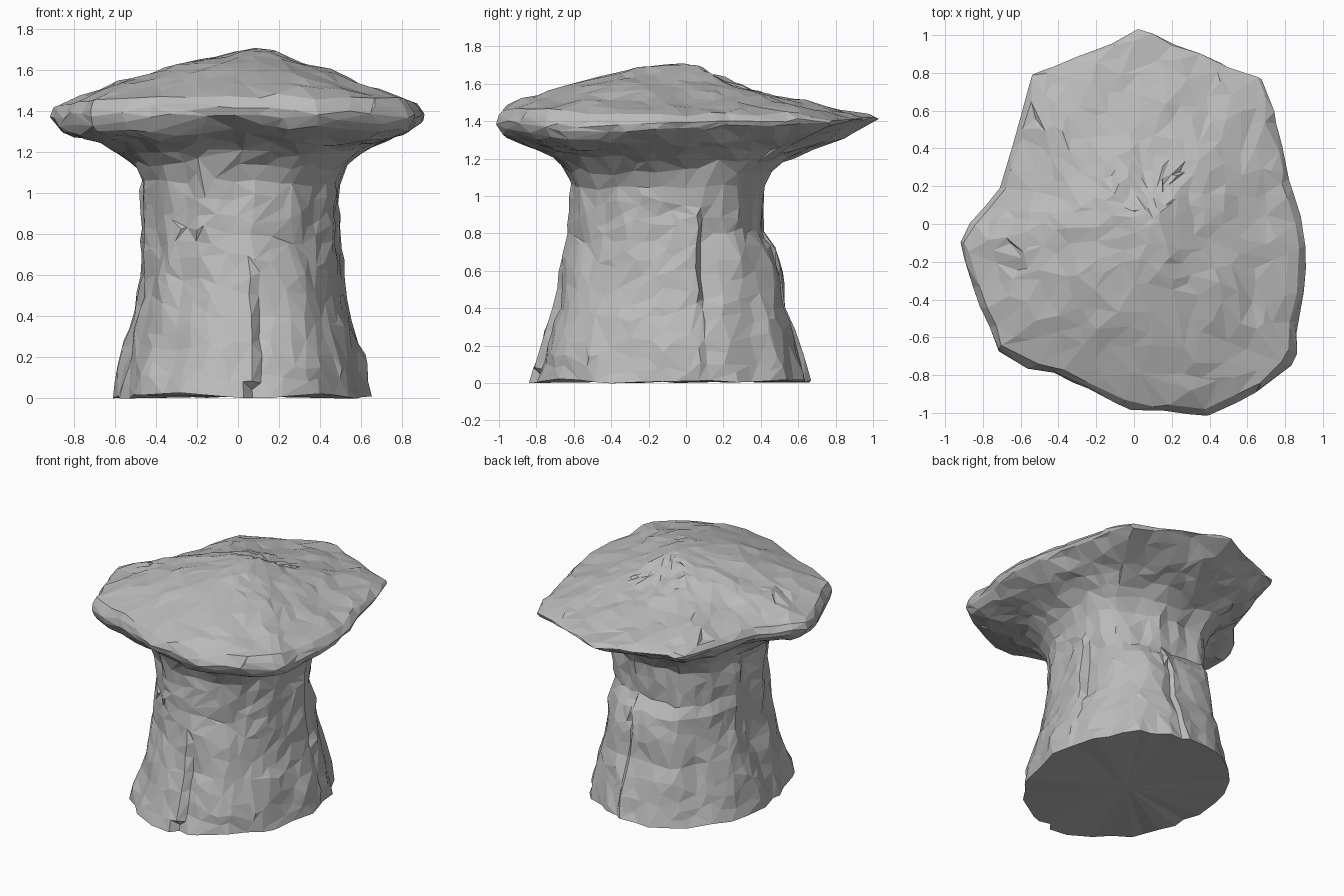
import bpy, bmesh, math, random
from mathutils import Vector, noise

random.seed(4)
cube = bpy.data.objects.get("Cube")
if cube:
    bpy.data.objects.remove(cube, do_unlink=True)

COLS = 110
APEX = Vector((0.1, 0.03, 1.7))

# Cap rim outline, counter-clockwise from the back tip
RIM = [(0.05, 1.02), (-0.25, 0.9), (-0.54, 0.79), (-0.62, 0.5), (-0.7, 0.2), (-0.85, 0.03),
       (-0.92, -0.1), (-0.89, -0.22), (-0.8, -0.45), (-0.72, -0.67), (-0.55, -0.76),
       (-0.4, -0.79), (-0.2, -0.89), (0, -0.98), (0.15, -0.98), (0.4, -1), (0.66, -0.88),
       (0.84, -0.73), (0.88, -0.4), (0.91, -0.12), (0.84, 0.15), (0.78, 0.4), (0.74, 0.58),
       (0.69, 0.76), (0.5, 0.83), (0.28, 0.92)]

# Stem reach at each height: z, -x, +x, -y, +y
STEM = [(0.0, 0.61, 0.62, 0.85, 0.68), (0.2, 0.56, 0.59, 0.78, 0.61), (0.4, 0.5, 0.54, 0.71, 0.54),
        (0.6, 0.46, 0.5, 0.66, 0.52), (0.74, 0.46, 0.48, 0.63, 0.48), (0.8, 0.46, 0.48, 0.62, 0.41),
        (1.07, 0.46, 0.49, 0.61, 0.41)]

# Flare under the cap: fraction of the way out to the lip, height
FLARE = [(0.0, 1.07), (0.08, 1.12), (0.24, 1.19), (0.5, 1.25), (0.8, 1.3), (1.0, 1.35)]


def lerp_table(table, v):
    for a, b in zip(table, table[1:]):
        if v <= b[0]:
            t = (v - a[0]) / (b[0] - a[0])
            return [p + (q - p) * t for p, q in zip(a, b)]
    return list(table[-1])


def by_direction(ang, nx, px, ny, py):
    c, s = math.cos(ang), math.sin(ang)
    return c * c * (px if c > 0 else nx) + s * s * (py if s > 0 else ny)


def polar(ang, r, z):
    return Vector((r * math.cos(ang), r * math.sin(ang), z))


def rim_radius(ang):
    d = Vector((math.cos(ang), math.sin(ang)))
    for i, p in enumerate(RIM):
        a, b = Vector(p), Vector(RIM[(i + 1) % len(RIM)])
        e = b - a
        den = d.cross(e)
        if abs(den) > 1e-9:
            r, u = a.cross(e) / den, a.cross(d) / den
            if r > 0 and -1e-6 <= u <= 1 + 1e-6:
                return r
    return 0.9


def lip_height(ang):
    sag = 0.05 * abs(math.sin(2 * ang)) if math.sin(ang) < 0 else 0
    return by_direction(ang, 1.33, 1.35, 1.36, 1.39) - sag


def crown_height(ang):
    return by_direction(ang, 1.43, 1.43, 1.48, 1.43)


def stem_point(ang, z):
    _, nx, px, ny, py = lerp_table(STEM, z)
    c, s = math.cos(ang), math.sin(ang)
    a, b = (px if c > 0 else nx), (py if s > 0 else ny)
    n = 2.05 + 0.35 * z
    r = (abs(c / a) ** n + abs(s / b) ** n) ** (-1 / n)
    x, y = r * c, r * s
    # Proud slab on the left face, ending in a crack
    if c > 0.6 and -0.5 < y < 0.08 and z < 0.9 + 0.15 * y:
        r += 0.012
    elif c > 0.6 and 0.08 <= y < 0.3 and 0.45 < z < 0.95:
        r -= 0.035 * (0.3 - y) / 0.22 * min(1, (0.95 - z) / 0.2)
    # Groove down the front, and a split on the back
    if s < 0 and 0.07 < x < 0.27 and z < 0.65:
        r -= 0.05 * (0.27 - x) / 0.2 * min(1, (0.65 - z) / 0.25)
    if s > 0.5 and 0.1 < x < 0.25 and z < 0.8:
        r -= 0.03 * (0.25 - x) / 0.15
    # Vertical weathering
    r += 0.035 * noise.noise(Vector((c * 3.2, s * 3.2, z * 1.1)))
    return polar(ang, r, z)


def flare_point(ang, t):
    base = stem_point(ang, 1.07).xy.length
    r = base * (1 - t) + 0.965 * rim_radius(ang) * t
    z = lerp_table(FLARE, t)[1] + (lip_height(ang) - 1.35) * t * t
    return polar(ang, r, z)


def edge_point(ang, t):
    # Blunt rim: bulges out between the lip and the crown
    r = rim_radius(ang) * (0.97 + 0.035 * math.sin(math.pi * t))
    return polar(ang, r, lip_height(ang) * (1 - t) + crown_height(ang) * t)


def cap_point(ang, s):
    r = 0.97 * rim_radius(ang) * s
    zr = crown_height(ang)
    z = zr + (APEX.z - zr) * (1 - s ** by_direction(ang, 1.4, 1.0, 1.8, 0.65))
    return polar(ang, r, z) + Vector((APEX.x, APEX.y, 0)) * (1 - s)


# Broken patches: centre, radius
PATCHES = [(Vector((-0.45, 0.5, 1.5)), 0.16), (Vector((-0.65, -0.08, 1.52)), 0.2),
           (Vector((0.06, 0.25, 1.64)), 0.2), (Vector((-0.28, -0.58, 0.9)), 0.13)]


def roughen(p, amount):
    big = noise.noise_vector(p * 4.5) * amount
    fine = noise.noise_vector(p * 12) * amount * 0.6
    for centre, radius in PATCHES:
        if (p - centre).length < radius:
            fine += noise.noise_vector(p * 31) * 0.018
    return p + big + fine


bm = bmesh.new()
rings = []


def add_ring(point, value, amount):
    ring = []
    for i in range(COLS):
        p = roughen(point(2 * math.pi * i / COLS, value), amount)
        p.z = max(p.z, 0.0)
        ring.append(bm.verts.new(p))
    rings.append(ring)


# Stem, flare, blunt rim, then crown, as one stack of rings
for k in range(27):
    add_ring(stem_point, 0.01 + 1.04 * k / 26, 0.02)
for k in range(1, 11):
    add_ring(flare_point, k / 10, 0.024)
for t in (0.25, 0.5, 0.75, 1.0):
    add_ring(edge_point, t, 0.016)
for k in range(1, 18):
    add_ring(cap_point, 1 - k / 18, 0.02)

for low, high in zip(rings, rings[1:]):
    for i in range(COLS):
        j = (i + 1) % COLS
        a, b, c, d = low[i], low[j], high[j], high[i]
        if random.random() < 0.5:
            bm.faces.new((a, b, c))
            bm.faces.new((a, c, d))
        else:
            bm.faces.new((a, b, d))
            bm.faces.new((b, c, d))

# Close the crown and the underside
top = bm.verts.new(APEX)
foot = bm.verts.new((0, -0.08, 0.01))
for i in range(COLS):
    j = (i + 1) % COLS
    bm.faces.new((rings[-1][i], rings[-1][j], top))
    bm.faces.new((rings[0][j], rings[0][i], foot))
bmesh.ops.recalc_face_normals(bm, faces=bm.faces)

mesh = bpy.data.meshes.new("mushroom_rock")
bm.to_mesh(mesh)
bm.free()
rock = bpy.data.objects.new("mushroom_rock", mesh)
bpy.context.collection.objects.link(rock)

# Collapse into irregular flat facets
facets = rock.modifiers.new("facets", 'DECIMATE')
facets.ratio = 0.18

stone = bpy.data.materials.new("grey_stone")
stone.use_nodes = True
GREY = (0.5, 0.5, 0.5, 1)
stone.diffuse_color = GREY
stone.node_tree.nodes["Principled BSDF"].inputs["Base Color"].default_value = GREY
mesh.materials.append(stone)
